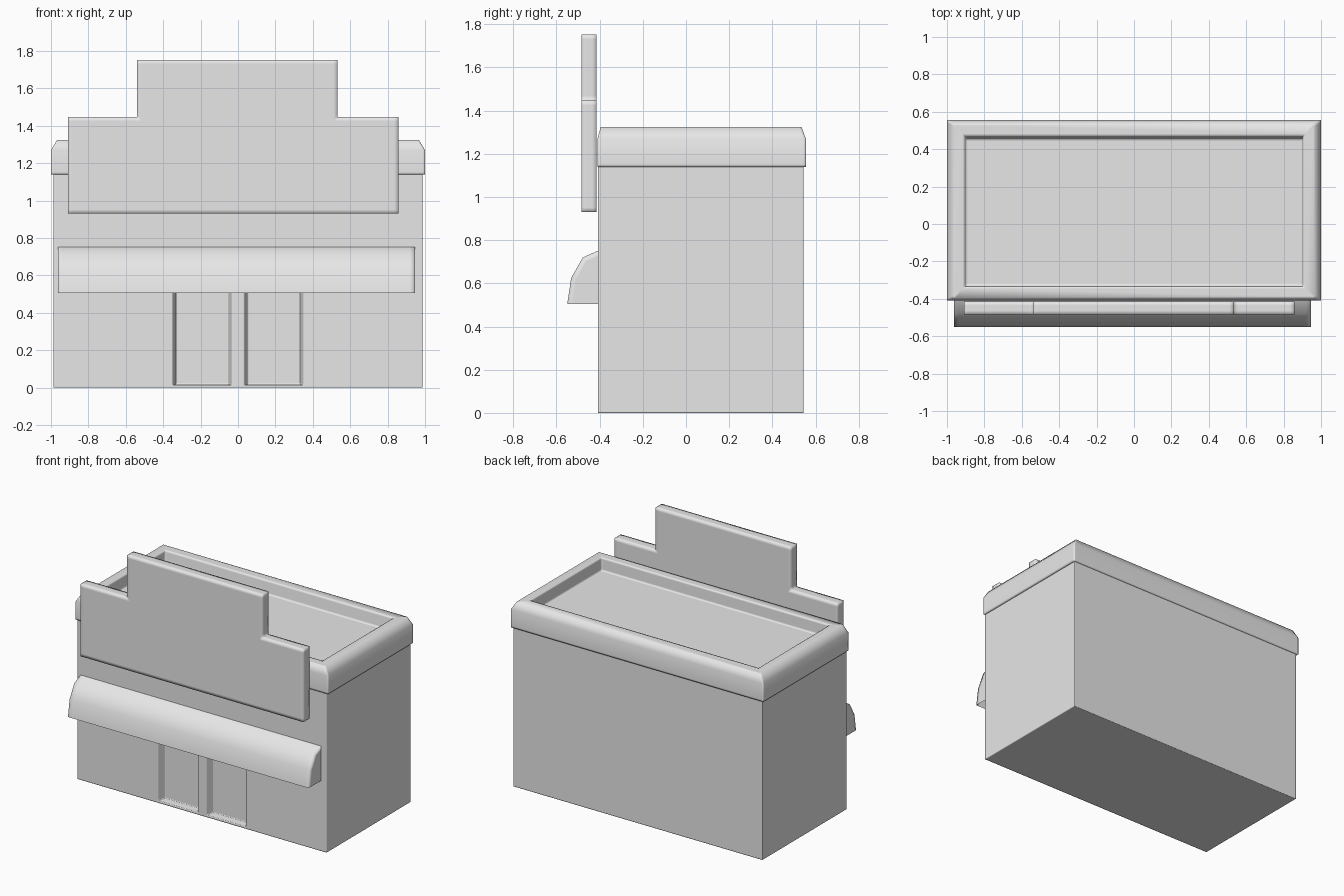
import bpy, bmesh
from math import radians

cube = bpy.data.objects.get("Cube")
if cube:
    bpy.data.objects.remove(cube, do_unlink=True)

grey = bpy.data.materials.new("plain_grey")
grey.use_nodes = True
grey.diffuse_color = (0.8, 0.8, 0.8, 1)
grey.node_tree.nodes["Principled BSDF"].inputs["Base Color"].default_value = (0.8, 0.8, 0.8, 1)


def finish(name, bm, width, angle=60):
    """Smooth object whose corners are held crisp by support loops."""
    for f in bm.faces:
        f.smooth = True
    mesh = bpy.data.meshes.new(name)
    bm.to_mesh(mesh)
    bm.free()
    mesh.materials.append(grey)
    obj = bpy.data.objects.new(name, mesh)
    bpy.context.collection.objects.link(obj)
    bevel = obj.modifiers.new("support_loops", 'BEVEL')
    bevel.width = width
    bevel.segments = 2
    bevel.profile = 1.0
    bevel.limit_method = 'ANGLE'
    bevel.angle_limit = radians(angle)
    bevel.use_clamp_overlap = False


def loft(rings):
    """Skin a list of point rings and cap both ends."""
    bm = bmesh.new()
    loops = [[bm.verts.new(p) for p in ring] for ring in rings]
    for a, b in zip(loops, loops[1:]):
        for i in range(len(a)):
            j = (i + 1) % len(a)
            bm.faces.new((a[i], a[j], b[j], b[i]))
    bm.faces.new(loops[0])
    bm.faces.new(loops[-1])
    bmesh.ops.recalc_face_normals(bm, faces=bm.faces)
    return bm


def rectangle(x, y0, y1, z):
    return [(-x, y0, z), (x, y0, z), (x, y1, z), (-x, y1, z)]


# Building walls, with two recessed doors in the front
bm = loft([rectangle(0.987, -0.407, 0.545, z) for z in (0, 1.2)])
cuts = [((x, 0, 0), (1, 0, 0)) for x in (-0.35, -0.033, 0.033, 0.35)]
cuts += [((0, 0, z), (0, 0, 1)) for z in (0.014, 0.55)]
for point, normal in cuts:
    bmesh.ops.bisect_plane(bm, geom=bm.verts[:] + bm.edges[:] + bm.faces[:],
                           plane_co=point, plane_no=normal)
doors = []
for f in bm.faces:
    c = f.calc_center_median()
    if f.normal.y < -0.9 and 0.1 < abs(c.x) < 0.3 and 0.1 < c.z < 0.5:
        doors.append(f)
bmesh.ops.inset_individual(bm, faces=doors, thickness=0.028, depth=-0.055)
for f in doors:  # doors reach down to the threshold
    low = min(v.co.z for v in f.verts)
    for v in f.verts:
        if v.co.z < low + 0.001:
            v.co.z = 0.018
finish("building_walls", bm, 0.006, angle=50)

# Roof parapet with softly chamfered top and sunken roof
bm = loft([
    rectangle(1.0, -0.41, 0.555, 1.14),
    rectangle(1.0, -0.41, 0.555, 1.27),
    rectangle(0.967, -0.395, 0.535, 1.325),
    rectangle(0.905, -0.335, 0.47, 1.325),
    rectangle(0.9, -0.33, 0.455, 1.235),
])
finish("roof_parapet", bm, 0.012, angle=77)

# Stepped sign board
outline = [(-0.91, 0.93), (0.857, 0.93), (0.857, 1.447), (0.532, 1.447),
           (0.532, 1.753), (-0.54, 1.753), (-0.54, 1.447), (-0.91, 1.447)]
bm = loft([[(x, y, z) for x, z in outline] for y in (-0.485, -0.414)])
finish("sign_board", bm, 0.022)

# Curved awning, open underneath and against the wall
profile = [(-0.4, 0.755), (-0.478, 0.72), (-0.532, 0.625), (-0.55, 0.505), (-0.4, 0.505)]
bm = loft([[(x, y, z) for y, z in profile] for x in (-0.963, 0.945)])
hidden = [f for f in bm.faces if f.normal.z < -0.9 or f.normal.y > 0.9]
bmesh.ops.delete(bm, geom=hidden, context='FACES')
finish("awning", bm, 0.025)
